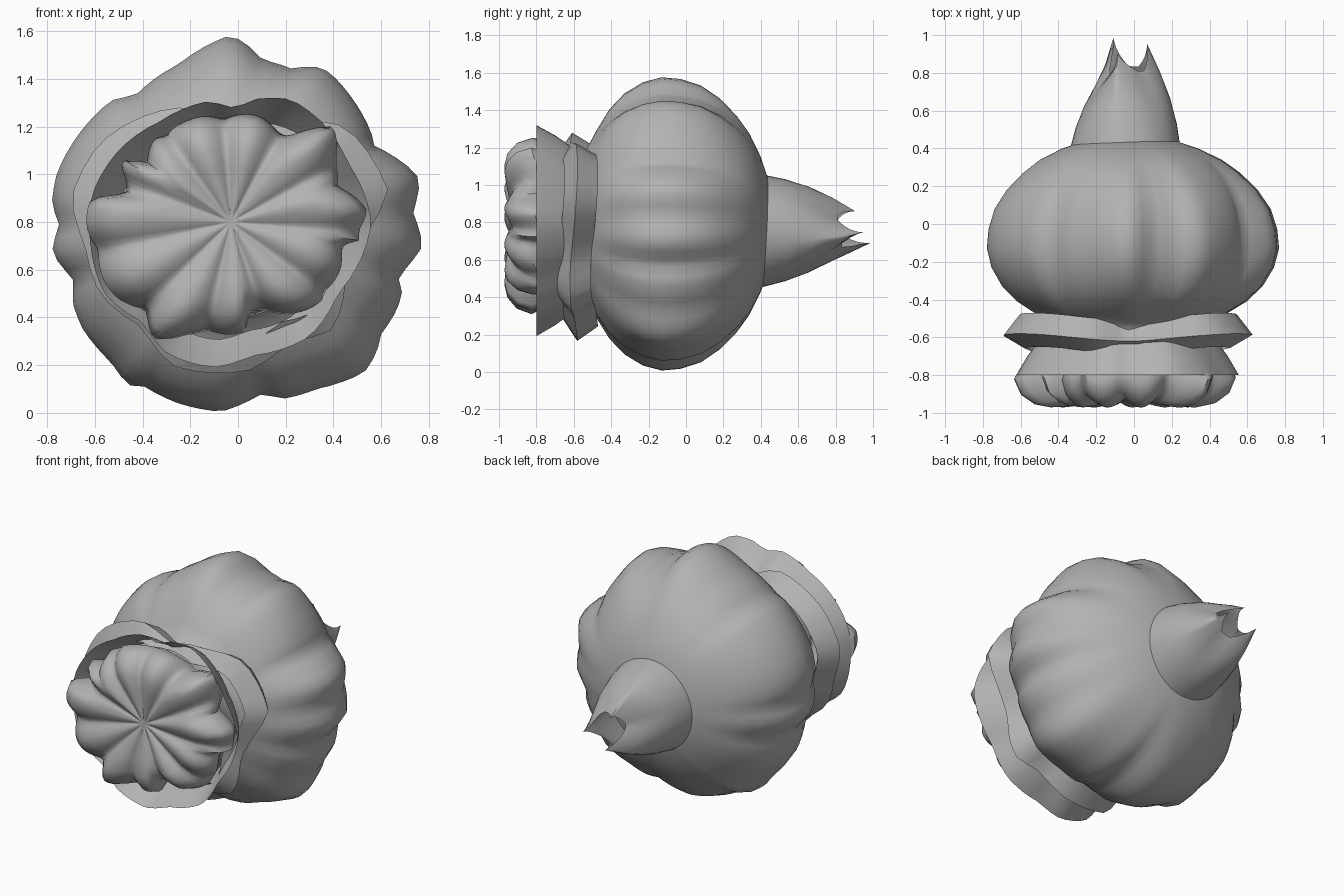
import bpy, math
from math import sin, cos, pi, tau, radians

if "Cube" in bpy.data.objects:
    bpy.data.objects.remove(bpy.data.objects["Cube"])

grey = bpy.data.materials.new("warm grey")
grey.diffuse_color = (0.45, 0.45, 0.45, 1)
grey.use_nodes = True
grey.node_tree.nodes["Principled BSDF"].inputs["Base Color"].default_value = grey.diffuse_color


def polar(outline, cx, cz):
    """Sort an outline of (x, z) points into (angle, radius) pairs."""
    return sorted((math.atan2(z - cz, x - cx) % tau, math.hypot(x - cx, z - cz)) for x, z in outline)


def radius(table, a):
    """Radius of the outline at any angle, linear between points."""
    a %= tau
    wrap = [(table[-1][0] - tau, table[-1][1])] + table + [(table[0][0] + tau, table[0][1])]
    for (a0, r0), (a1, r1) in zip(wrap, wrap[1:]):
        if a0 <= a <= a1:
            return r0 + (r1 - r0) * (a - a0) / max(a1 - a0, 1e-6)


def loft(name, rings, start=False, end=False, sharp=40):
    """Skin equal-length rings; optionally close either end with a fan point."""
    n = len(rings[0])
    verts = [p for ring in rings for p in ring]
    faces = [(k * n + i, k * n + (i + 1) % n, (k + 1) * n + (i + 1) % n, (k + 1) * n + i)
             for k in range(len(rings) - 1) for i in range(n)]
    for tip, k in ((start, 0), (end, len(rings) - 1)):
        if tip:
            verts.append(tip)
            for i in range(n):
                f = (len(verts) - 1, k * n + (i + 1) % n, k * n + i)
                faces.append(f if k == 0 else f[::-1])
    mesh = bpy.data.meshes.new(name)
    mesh.from_pydata(verts, [], faces)
    mesh.materials.append(grey)
    ob = bpy.data.objects.new(name, mesh)
    bpy.context.collection.objects.link(ob)
    bpy.ops.object.select_all(action='DESELECT')
    ob.select_set(True)
    bpy.context.view_layer.objects.active = ob
    bpy.ops.object.shade_smooth_by_angle(angle=radians(sharp))
    return ob


# Bulb: lumpy outline swept through a rounded profile, smoother near the ends
bulb_outline = polar([
    (-.04, 1.58), (.02, 1.56), (.1, 1.48), (.23, 1.44), (.31, 1.455), (.38, 1.43), (.47, 1.33),
    (.56, 1.17), (.57, 1.12), (.75, 1.0), (.76, .92), (.73, .85), (.775, .7), (.67, .57), (.69, .52),
    (.67, .44), (.6, .33), (.58, .25), (.53, .17), (.33, .1), (.2, .06), (.1, .08), (-.07, .005),
    (-.25, .04), (-.4, .115), (-.46, .115), (-.53, .21), (-.65, .35), (-.69, .45), (-.69, .56),
    (-.78, .67), (-.75, .79), (-.78, .88), (-.76, 1.0), (-.7, 1.12), (-.53, 1.31), (-.43, 1.33),
    (-.35, 1.4), (-.25, 1.46)], 0, .79)
bulb_profile = [(.462, .13), (.445, .3), (.4, .48), (.34, .64), (.27, .76), (.18, .87), (.08, .95),
                (-.03, .99), (-.13, 1), (-.23, .97), (-.33, .9), (-.41, .8), (-.48, .66), (-.53, .54),
                (-.58, .5), (-.7, .52)]
N = 96
rings = []
for y, f in bulb_profile:
    w = max(0, (f - .5) / .5) ** 1.3
    ring = []
    for i in range(N):
        a = tau * i / N
        r = f * (w * radius(bulb_outline, a) + (1 - w) * .75)
        ring.append((r * cos(a) - .02 * (1 - w), y, .79 + r * sin(a)))
    rings.append(ring)
loft("bulb", rings, start=(-.02, .47, .79), sharp=60)

# Collar: thin flared ring of leaf tips where the bulb meets the flower
collar_outline = polar([
    (-.7, .9), (-.58, 1.13), (-.25, 1.28), (-.05, 1.2), (.2, 1.22), (.45, 1.2), (.63, .93), (.52, .73),
    (.45, .6), (.4, .35), (.22, .3), (.05, .18), (-.28, .2), (-.4, .36), (-.58, .5), (-.64, .7)], -.03, .76)


def collar_ring(y, scale, wave):
    return [(-.03 + scale * r * cos(a), y + wave * sin(3 * a), .76 + scale * r * sin(a))
            for a in [tau * i / 48 for i in range(48)] for r in [radius(collar_outline, a)]]


loft("collar", [collar_ring(-.49, .87, .02), collar_ring(-.6, 1, .02), collar_ring(-.67, .82, .02)])

# Cup: open shell of outer petals around the flower face
cup_outline = polar([
    (-.61, .92), (-.5, 1.1), (-.33, 1.22), (-.13, 1.305), (0, 1.27), (.04, 1.31), (.22, 1.315), (.37, 1.2),
    (.46, 1.05), (.56, .8), (.53, .68), (.42, .5), (.3, .32), (.06, .24), (-.1, .19), (-.3, .25),
    (-.4, .38), (-.56, .5), (-.62, .72)], -.03, .77)


def cup_ring(y, scale):
    return [(-.03 + scale * r * cos(a), y, .77 + scale * r * sin(a))
            for a in [tau * i / 64 for i in range(64)] for r in [radius(cup_outline, a)]]


loft("petal_cup", [cup_ring(-.62, .8), cup_ring(-.7, .9), cup_ring(-.8, 1)])

# Flower face: creased lobes radiating from a shallow centre and folding back
face_outline = polar([
    (-.64, .77), (-.6, .62), (-.5, .47), (-.4, .4), (-.36, .31), (-.22, .32), (-.1, .32), (.03, .34),
    (.05, .42), (.25, .42), (.37, .46), (.43, .6), (.44, .7), (.53, .72), (.55, .85), (.42, .95),
    (.44, 1.05), (.4, 1.2), (.22, 1.17), (.1, 1.24), (-.04, 1.26), (-.2, 1.23), (-.36, 1.16),
    (-.38, 1.05), (-.5, 1.06), (-.48, .92), (-.62, .9)], -.03, .8)
LOBES, M = 11, 132
rings = []
for s, y in [(.1, -.925), (.3, -.935), (.5, -.945), (.68, -.95), (.82, -.93), (.94, -.88), (1, -.8), (.9, -.71)]:
    ring = []
    for i in range(M):
        a = tau * i / M
        bump = abs(sin(LOBES * a / 2 + .4))
        r = s * radius(face_outline, a) * (1 - .06 * s * (1 - bump))
        ring.append((-.03 + r * cos(a), y + .07 * min(s, .8) * (.55 - bump), .8 + r * sin(a)))
    rings.append(ring)
loft("flower_face", rings[::-1], end=(-.03, -.92, .8), sharp=50)

# Tail: pointed sheath of three petals, open between the tips
tips = [(-.11, .995, .69), (.07, .96, .75), (-.09, .91, .86)]
tip_angles = [radians(v) for v in (235, 340, 100)]
K = 48


def tail_point(a, t):
    """Point on the sheath, t from 0 at the base to 1 at the torn rim."""
    base = (-.045 + .29 * cos(a), .41, .755 + .3 * sin(a))
    weights = [max(0, 1 - abs((a - c + pi) % tau - pi) / radians(70)) ** 1.2 for c in tip_angles]
    k = max(range(3), key=lambda j: weights[j])
    w = weights[k]
    mid = (-.03 + .1 * cos(a), .79, .76 + .1 * sin(a))
    end = [m + (p - m) * w for m, p in zip(mid, tips[k])]
    swell = .035 * sin(pi * t)
    return (base[0] + (end[0] - base[0]) * t + swell * cos(a),
            base[1] + (end[1] - base[1]) * t,
            base[2] + (end[2] - base[2]) * t + swell * sin(a))


loft("tail_sheath", [[tail_point(tau * i / K, t) for i in range(K)] for t in (0, .25, .5, .75, 1)][::-1])
